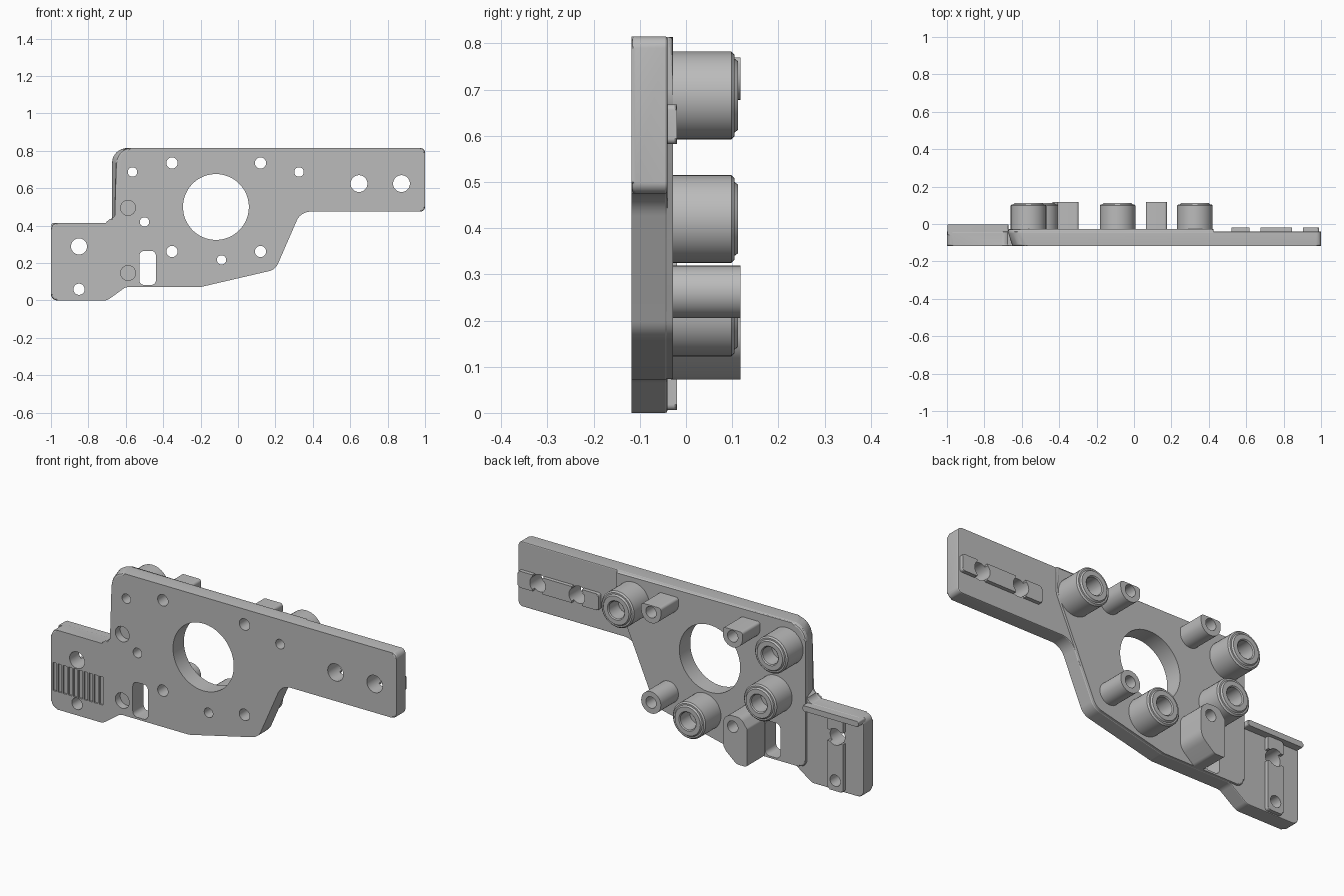
import bpy, bmesh, math
from mathutils import Vector

cube = bpy.data.objects.get("Cube")
if cube:
    bpy.data.objects.remove(cube, do_unlink=True)

grey = bpy.data.materials.new("machined grey")
grey.use_nodes = True
grey.diffuse_color = (0.5, 0.5, 0.5, 1)
grey.node_tree.nodes["Principled BSDF"].inputs["Base Color"].default_value = grey.diffuse_color

FRONT, STEP, BACK, TIP = -0.118, -0.04, -0.028, 0.118


def rounded(points, steps=8):
    """Turn (x, z, radius) corners into an outline with true arcs."""
    out = []
    for i, (x, z, r) in enumerate(points):
        p = Vector((x, z))
        if r == 0:
            out.append(p)
            continue
        a = (Vector(points[i - 1][:2]) - p).normalized()
        b = (Vector(points[(i + 1) % len(points)][:2]) - p).normalized()
        half = a.angle(b) / 2
        centre = p + (a + b).normalized() * (r / math.sin(half))
        t = r / math.tan(half)
        start, end = p + a * t - centre, p + b * t - centre
        sweep = start.angle_signed(end)
        for k in range(steps + 1):
            ang = -sweep * k / steps
            c, s = math.cos(ang), math.sin(ang)
            out.append(centre + Vector((start.x * c - start.y * s, start.x * s + start.y * c)))
    return [p for i, p in enumerate(out) if (p - out[i - 1]).length > 1e-5]


def box(x0, x1, z0, z1, r=0.0):
    return rounded([(x0, z0, r), (x1, z0, r), (x1, z1, r), (x0, z1, r)])


def circle(x, z, r, n=40):
    return [Vector((x + r * math.cos(math.tau * i / n), z + r * math.sin(math.tau * i / n)))
            for i in range(n)]


def add_prism(bm, outline, y0, y1):
    lo = [bm.verts.new((p.x, y0, p.y)) for p in outline]
    hi = [bm.verts.new((p.x, y1, p.y)) for p in outline]
    bm.faces.new(lo)
    bm.faces.new(hi[::-1])
    for i in range(len(lo)):
        bm.faces.new((lo[i - 1], hi[i - 1], hi[i], lo[i]))
    return lo


def finish(name, bm):
    bmesh.ops.recalc_face_normals(bm, faces=bm.faces)
    mesh = bpy.data.meshes.new(name)
    bm.to_mesh(mesh)
    bm.free()
    mesh.materials.append(grey)
    obj = bpy.data.objects.new(name, mesh)
    bpy.context.collection.objects.link(obj)
    return obj


def bevel_rim(bm, y, width):
    edges = [e for e in bm.edges if all(abs(v.co.y - y) < 1e-5 for v in e.verts)]
    bmesh.ops.bevel(bm, geom=edges, offset=width, segments=2, profile=0.5, affect='EDGES')


def prism(name, outline, y0, y1, bevel=0.0):
    bm = bmesh.new()
    add_prism(bm, outline, y0, y1)
    if bevel:
        bevel_rim(bm, y1, bevel)
    return finish(name, bm)


def activate(obj):
    bpy.ops.object.select_all(action='DESELECT')
    obj.select_set(True)
    bpy.context.view_layer.objects.active = obj


def cut(obj, cutters):
    """Subtract (outline, y0, y1) prisms one at a time."""
    for c in cutters:
        tool = prism("cutter", *c)
        tool.hide_render = True
        mod = obj.modifiers.new("hole", 'BOOLEAN')
        mod.operation, mod.solver, mod.object = 'DIFFERENCE', 'EXACT', tool
        activate(obj)
        bpy.ops.object.modifier_apply(modifier=mod.name)
        bpy.data.objects.remove(tool, do_unlink=True)


def lathe(name, x, z, profile, n=40):
    bm = bmesh.new()
    rings = [[bm.verts.new((p.x, y, p.y)) for p in circle(x, z, r, n)] for r, y in profile]
    for j in range(len(rings)):
        a, b = rings[j - 1], rings[j]
        for i in range(n):
            bm.faces.new((a[i - 1], a[i], b[i], b[i - 1]))
    return finish(name, bm)


def drill(outlines):
    return [(o, -0.3, 0.3) for o in outlines]


# Hole positions
pins = [(-0.353, 0.735), (0.12, 0.735), (-0.353, 0.262), (0.12, 0.262)]
mounts = [(-0.564, 0.687), (0.326, 0.687), (-0.5, 0.42), (-0.088, 0.217)]
pin_holes = drill(circle(x, z, 0.03) for x, z in pins)
body_holes = pin_holes + drill([circle(x, z, 0.025) for x, z in mounts] + [
    circle(-0.118, 0.5, 0.176, 72), box(-0.527, -0.439, 0.083, 0.265, 0.025)])
arm_holes = drill(circle(x, 0.625, 0.045) for x in (0.647, 0.874))
foot_holes = drill([circle(-0.85, 0.289, 0.043), circle(-0.85, 0.06, 0.03)])

# Main plate with arm and foot
outline = rounded([(-1, 0, 0.035), (-0.70, 0, 0.05), (-0.60, 0.072, 0.05), (-0.2, 0.072, 0.08),
                   (0.2, 0.165, 0.07), (0.335, 0.475, 0.08), (1, 0.475, 0.025), (1, 0.815, 0.025),
                   (-0.675, 0.815, 0.08), (-0.675, 0.415, 0.03), (-1, 0.415, 0.035)])
bm = bmesh.new()
for v in add_prism(bm, outline, FRONT, STEP):  # slanted side wall
    if v.co.x < -0.59 and v.co.z > 0.44:
        v.co.x += 0.025
bevel_rim(bm, FRONT, 0.009)
bevel_rim(bm, STEP, 0.005)
plate = finish("main_plate", bm)
pockets = [(circle(-0.588, z, 0.04), -0.3, FRONT + 0.04) for z in (0.495, 0.147)]
grooves = [(box(-0.99 + 0.03 * i, -0.969 + 0.03 * i, 0.093, 0.24), -0.3, FRONT + 0.008)
           for i in range(10)]
cut(plate, body_holes + arm_holes + foot_holes + pockets + grooves)

# Raised back of the body, flush with the plate edge
pad = prism("raised_pad", rounded([(-0.673, 0.073, 0.04), (-0.2, 0.073, 0.08), (0.199, 0.166, 0.07),
                                   (0.318, 0.44, 0), (0.425, 0.68, 0.1), (0.425, 0.814, 0),
                                   (-0.673, 0.814, 0.08)]), STEP - 0.008, BACK, 0.009)
cut(pad, body_holes)

# Locating strips on the arm and foot, split by their holes
arm_strip = prism("arm_strip", box(0.52, 0.99, 0.582, 0.668, 0.012), STEP - 0.005, -0.02, 0.006)
cut(arm_strip, arm_holes + [(box(x - 0.03, x + 0.03, 0.5, 0.7), STEP, 0.3)
                            for x in (0.647, 0.874)])
foot_strip = prism("foot_strip", box(-0.895, -0.805, 0.006, 0.39, 0.012), STEP - 0.005, -0.02, 0.006)
cut(foot_strip, foot_holes + [(box(-0.95, -0.75, 0.259, 0.319), STEP, 0.3)])

# Lip along the top of the foot
prism("foot_lip", box(-0.997, -0.672, 0.385, 0.414, 0.008), STEP - 0.02, -0.002, 0.006)

# Large round bosses
boss_profile = [(0.025, BACK - 0.004), (0.095, BACK - 0.004), (0.095, 0.098), (0.088, 0.105),
                (0.08, 0.105), (0.074, 0.113), (0.05, 0.113), (0.045, 0.108), (0.045, 0.03),
                (0.025, 0.03)]
for i, (x, z) in enumerate(mounts):
    lathe(f"mount_boss_{i + 1}", x, z, boss_profile)

# Small pin bosses: the upper pair has a flat top
R = 0.057
for i, (x, z) in enumerate(pins):
    if i == 2:
        continue
    top, tr = (0.035, 0.014) if z > 0.5 else (R, R)
    shape = rounded([(x - R, z - R, R), (x + R, z - R, R), (x + R, z + top, tr), (x - R, z + top, tr)])
    boss = prism(f"pin_boss_{i + 1}", shape, BACK - 0.004, TIP)
    cut(boss, [pin_holes[i]])

# Block boss beside the slot
block = prism("block_boss", rounded([(-0.436, 0.072, 0.012), (-0.375, 0.072, 0.03), (-0.296, 0.14, 0.07),
                                     (-0.296, 0.319, 0.055), (-0.40, 0.319, 0.04), (-0.436, 0.27, 0.02)]),
              BACK - 0.004, TIP)
cut(block, [pin_holes[2]])

# Smooth round walls, keep edges sharp
for obj in list(bpy.context.scene.objects):
    if obj.type == 'MESH':
        activate(obj)
        bpy.ops.object.shade_smooth_by_angle(angle=math.radians(20))
